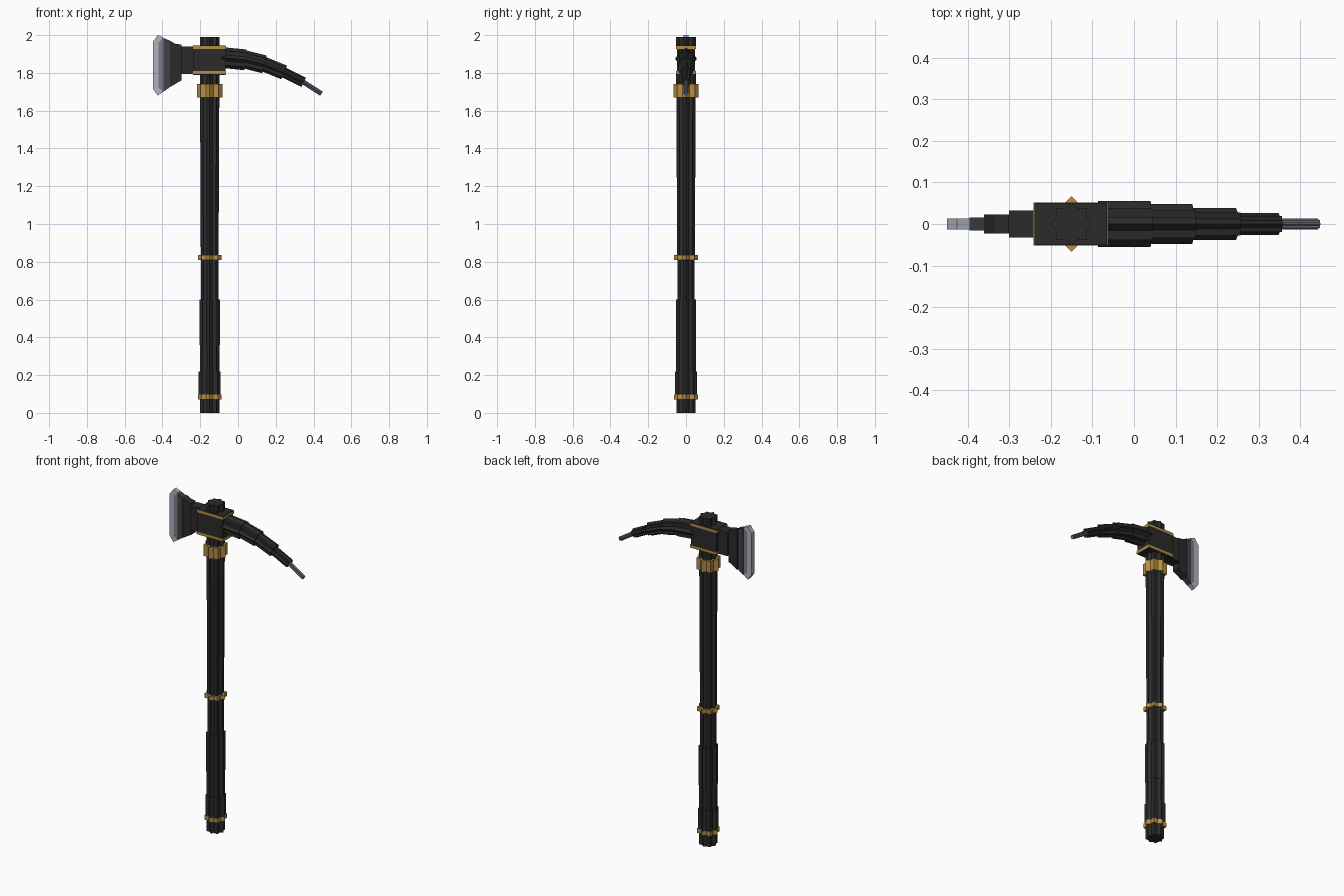
import bpy, bmesh
from math import pi, atan2, hypot
from mathutils import Matrix, Vector

cube = bpy.data.objects.get("Cube")
if cube:
    bpy.data.objects.remove(cube, do_unlink=True)


def material(name, rgb):
    mat = bpy.data.materials.new(name)
    mat.use_nodes = True
    mat.diffuse_color = (*rgb, 1)
    mat.node_tree.nodes["Principled BSDF"].inputs["Base Color"].default_value = (*rgb, 1)
    return mat


BLACK = material("black", (0.024, 0.024, 0.024))
GOLD = material("gold", (0.46, 0.27, 0.06))
SILVER = material("pale silver", (0.42, 0.45, 0.51))
STEEL = material("steel grey", (0.19, 0.20, 0.24))
SLATE = material("dark slate", (0.05, 0.053, 0.062))
SHAFT_X = -0.15


def finish(name, bm, mat):
    bmesh.ops.recalc_face_normals(bm, faces=bm.faces)
    mesh = bpy.data.meshes.new(name)
    bm.to_mesh(mesh)
    bm.free()
    mesh.materials.append(mat)
    obj = bpy.data.objects.new(name, mesh)
    bpy.context.collection.objects.link(obj)
    return obj


def box(name, mat, x, y, z):
    """Box spanning x and z ranges, with half depth y."""
    bm = bmesh.new()
    place = Matrix.Translation(((x[0] + x[1]) / 2, 0, (z[0] + z[1]) / 2))
    size = Matrix.Diagonal((x[1] - x[0], 2 * y, z[1] - z[0], 1))
    bmesh.ops.create_cube(bm, size=1, matrix=place @ size)
    return finish(name, bm, mat)


def star_bar(name, mat, start, end, r0, r1=None):
    """Eight-pointed bar: two square prisms crossed at 45 degrees."""
    start, end = Vector(start), Vector(end)
    r1 = r1 or r0
    axis = end - start
    turn = Matrix.Rotation(atan2(axis.x, axis.z), 4, "Y")
    place = Matrix.Translation((start + end) / 2) @ turn
    bm = bmesh.new()
    for angle in (0, pi / 4):
        bmesh.ops.create_cone(bm, cap_ends=True, segments=4, radius1=r0, radius2=r1,
                              depth=axis.length, matrix=place @ Matrix.Rotation(angle, 4, "Z"))
    return finish(name, bm, mat)


def plate(name, mat, outline, y):
    """Flat plate from an x-z outline, with half depth y."""
    bm = bmesh.new()
    face = bm.faces.new([bm.verts.new((x, -y, z)) for x, z in outline])
    extruded = bmesh.ops.extrude_face_region(bm, geom=[face])["geom"]
    bmesh.ops.translate(bm, vec=(0, 2 * y, 0),
                        verts=[v for v in extruded if isinstance(v, bmesh.types.BMVert)])
    return finish(name, bm, mat)


# Handle: stacked bars, grip wraps and gold rings
handle = [
    ("pommel", BLACK, 0, 0.07, 0.051, 0.051),
    ("pommel_ring", GOLD, 0.07, 0.097, 0.063, 0.063),
    ("lower_grip", BLACK, 0.097, 0.22, 0.058, 0.058),
    ("middle_grip", BLACK, 0.22, 0.36, 0.052, 0.052),
    ("upper_grip", BLACK, 0.36, 0.60, 0.054, 0.054),
    ("lower_shaft", BLACK, 0.60, 0.81, 0.046, 0.046),
    ("shaft_ring", GOLD, 0.81, 0.835, 0.063, 0.063),
    ("upper_shaft", BLACK, 0.835, 1.67, 0.047, 0.051),
    ("collar", GOLD, 1.67, 1.74, 0.067, 0.067),
    ("neck", BLACK, 1.74, 1.80, 0.052, 0.052),
    ("top_cap", BLACK, 1.94, 1.99, 0.052, 0.052),
]
for name, mat, z0, z1, r0, r1 in handle:
    star_bar(name, mat, (SHAFT_X, 0, z0), (SHAFT_X, 0, z1), r0, r1)

# Head block with gold bands
box("head_block", BLACK, (-0.237, -0.067), 0.048, (1.79, 1.945))
for name, z in (("lower_band", 1.793), ("upper_band", 1.926)):
    box(name, GOLD, (-0.241, -0.063), 0.052, (z, z + 0.016))
box("head_top", BLACK, (-0.239, -0.065), 0.05, (1.94, 1.946))

# Curved pick: shrinking bars along an arc, then a steel spike
arc = [(-0.075, 1.877), (0.04, 1.869), (0.14, 1.845), (0.245, 1.802), (0.347, 1.75)]
radii = [0.055, 0.048, 0.039, 0.027]
for i, r in enumerate(radii):
    (x0, z0), (x1, z1) = arc[i], arc[i + 1]
    star_bar(f"pick_segment_{i + 1}", BLACK, (x0 - r * 0.2, 0, z0 + r * 0.08), (x1, 0, z1), r)
star_bar("pick_spike", STEEL, (0.34, 0, 1.755), (0.442, 0, 1.69), 0.013)

# Axe side: stepped arm and flared blade
box("blade_arm", BLACK, (-0.30, -0.235), 0.032, (1.795, 1.94))
plate("blade_shoulder", BLACK, [(-0.36, 1.725), (-0.30, 1.76), (-0.30, 1.95), (-0.335, 1.955),
                                (-0.36, 1.97)], 0.023)
plate("blade_root", SLATE, [(-0.395, 1.70), (-0.36, 1.725), (-0.36, 1.97), (-0.395, 1.985)], 0.016)
plate("blade_body", STEEL, [(-0.422, 1.685), (-0.38, 1.712), (-0.38, 1.978), (-0.422, 1.995)], 0.0125)
plate("blade_edge", SILVER, [(-0.45, 1.715), (-0.45, 1.965), (-0.425, 2.0), (-0.395, 1.988),
                             (-0.42, 1.96), (-0.42, 1.72), (-0.395, 1.70), (-0.425, 1.68)], 0.0135)
